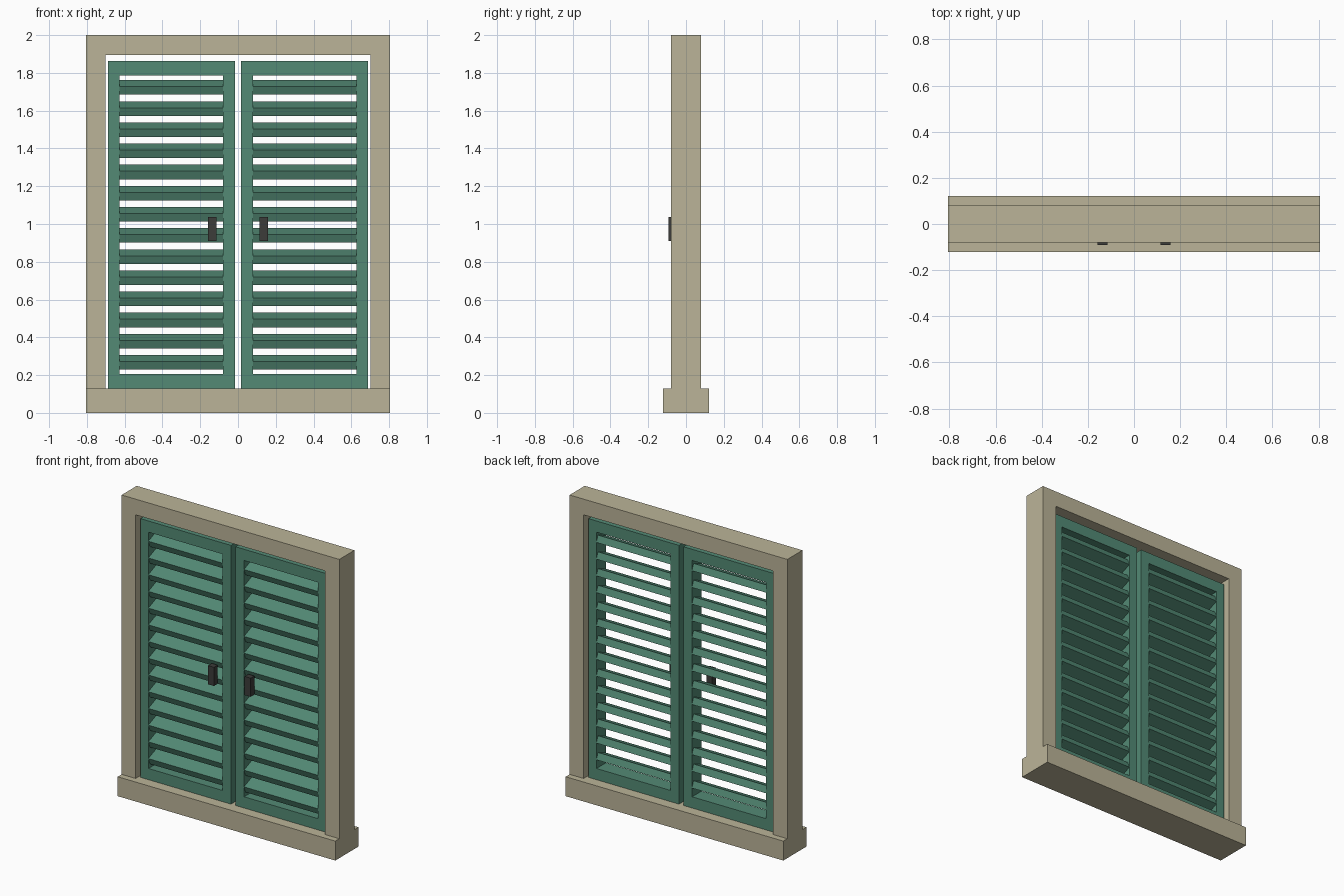
import bpy
import bmesh
import math
from mathutils import Matrix, Vector

if "Cube" in bpy.data.objects:
    bpy.data.objects.remove(bpy.data.objects["Cube"])


def material(name, rgb):
    mat = bpy.data.materials.new(name)
    lin = [((c / 255 + 0.055) / 1.055) ** 2.4 for c in rgb]
    mat.diffuse_color = (*lin, 1)
    mat.use_nodes = True
    mat.node_tree.nodes["Principled BSDF"].inputs["Base Color"].default_value = mat.diffuse_color
    return mat


STONE = material("warm_stone", (187, 180, 152))
GREEN = material("shutter_green", (83, 138, 117))
IRON = material("dark_iron", (60, 60, 58))


def finish(name, bm, mat):
    bmesh.ops.recalc_face_normals(bm, faces=bm.faces)
    mesh = bpy.data.meshes.new(name)
    bm.to_mesh(mesh)
    bm.free()
    mesh.materials.append(mat)
    obj = bpy.data.objects.new(name, mesh)
    bpy.context.collection.objects.link(obj)
    return obj


def add_box(bm, x, y, z, tilt=0):
    """Box from (min, max) ranges, optionally tilted about its own x axis."""
    centre = Vector([(r[0] + r[1]) / 2 for r in (x, y, z)])
    size = [r[1] - r[0] for r in (x, y, z)]
    matrix = (Matrix.Translation(centre) @ Matrix.Rotation(tilt, 4, 'X')
              @ Matrix.Diagonal((*size, 1)))
    bmesh.ops.create_cube(bm, size=1, matrix=matrix)


def box(name, mat, x, y, z):
    bm = bmesh.new()
    add_box(bm, x, y, z)
    return finish(name, bm, mat)


def span(side, a, b):
    return tuple(sorted((side * a, side * b)))


# Window surround: sill, lintel and two posts
box("sill", STONE, (-0.806, 0.806), (-0.122, 0.122), (0, 0.13))
box("lintel", STONE, (-0.702, 0.702), (-0.08, 0.08), (1.895, 2))

SLATS = 14
LOW, HIGH = 0.268, 1.723          # centres of the lowest and highest slat
TILT = math.radians(22)           # front edge hangs lower

for side, label in ((-1, "left"), (1, "right")):
    box(label + "_post", STONE, span(side, 0.702, 0.806), (-0.08, 0.08), (0.13, 2))

    # Shutter frame: one rectangular ring, extruded through its thickness
    outer = [(0.0165, 0.13), (0.688, 0.13), (0.688, 1.862), (0.0165, 1.862)]
    inner = [(0.08, 0.205), (0.628, 0.205), (0.628, 1.787), (0.08, 1.787)]
    bm = bmesh.new()
    rings = [[bm.verts.new((side * x, y, z)) for x, z in loop]
             for y in (-0.05, 0.05) for loop in (outer, inner)]
    for a, b in ((0, 1), (2, 3), (0, 2), (1, 3)):
        for i in range(4):
            j = (i + 1) % 4
            bm.faces.new((rings[a][i], rings[a][j], rings[b][j], rings[b][i]))
    finish(label + "_shutter_frame", bm, GREEN)

    # Louvre slats
    bm = bmesh.new()
    for i in range(SLATS):
        z = LOW + (HIGH - LOW) * i / (SLATS - 1)
        add_box(bm, span(side, 0.08, 0.628), (-0.046, 0.046),
                (z - 0.023, z + 0.023), TILT)
    finish(label + "_slats", bm, GREEN)

    # Pull handle
    box(label + "_handle", IRON, span(side, 0.114, 0.158), (-0.092, -0.052), (0.911, 1.036))
